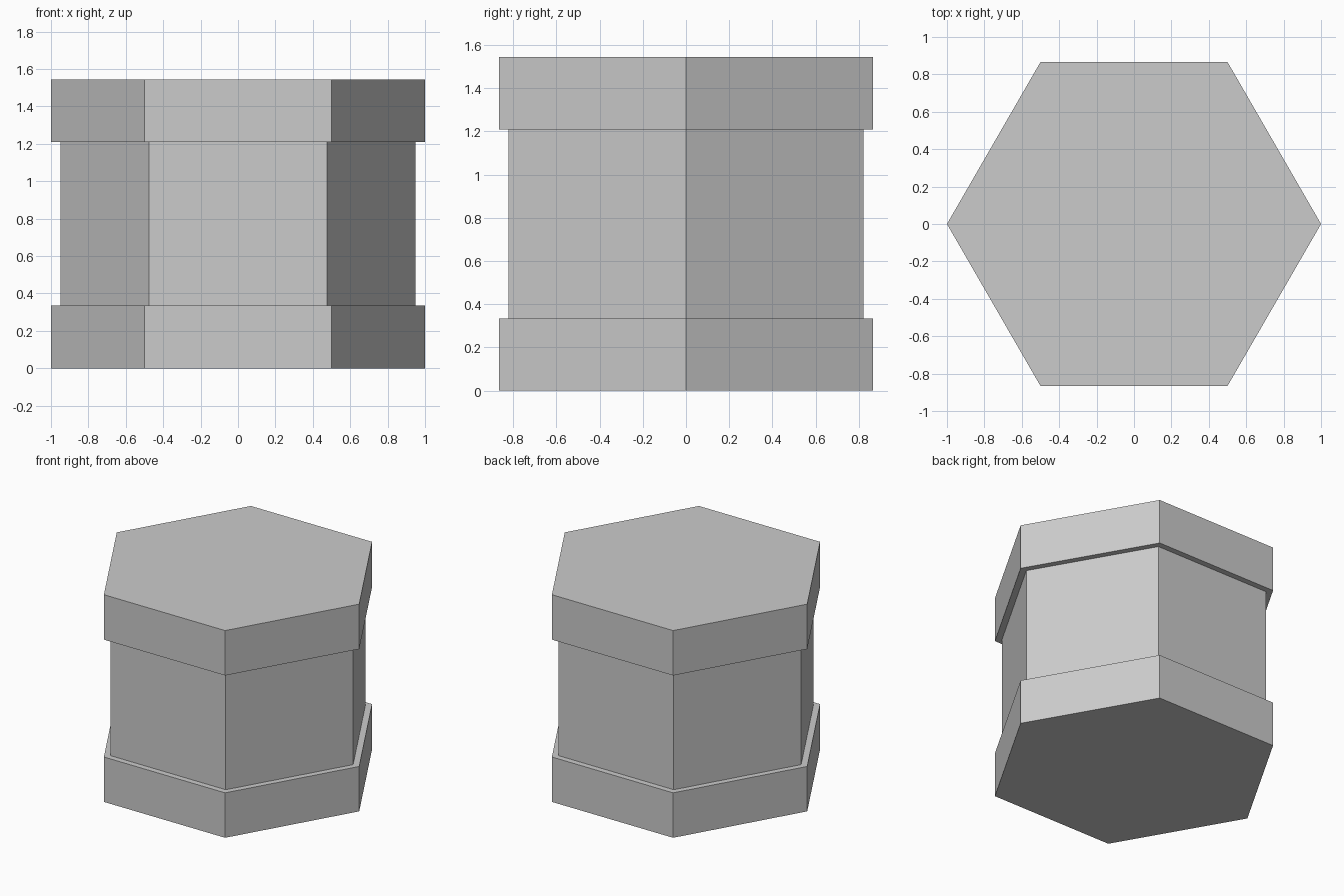
import bpy
import bmesh
from math import radians
from mathutils import Matrix

cube = bpy.data.objects.get("Cube")
if cube:
    bpy.data.objects.remove(cube, do_unlink=True)

# Single plain grey
grey = bpy.data.materials.new("plain_grey")
grey.use_nodes = True
colour = (0.6, 0.6, 0.6, 1)
grey.diffuse_color = colour
grey.node_tree.nodes["Principled BSDF"].inputs["Base Color"].default_value = colour


def hex_prism(name, radius, bottom, top):
    """Flat-shaded hexagonal prism with corners on the x axis."""
    bm = bmesh.new()
    bmesh.ops.create_cone(bm, cap_ends=True, segments=6, radius1=radius,
                          radius2=radius, depth=top - bottom)
    # Put a corner on +x whatever the primitive's starting angle
    corner = bm.verts[:][0].co.to_2d()
    turn = Matrix.Rotation(radians(30) if abs(corner.x) < 0.01 * radius else 0, 4, 'Z')
    bm.transform(Matrix.Translation((0, 0, (bottom + top) / 2)) @ turn)
    mesh = bpy.data.meshes.new(name)
    bm.to_mesh(mesh)
    bm.free()
    mesh.materials.append(grey)
    obj = bpy.data.objects.new(name, mesh)
    bpy.context.collection.objects.link(obj)
    return obj


# Wide base and cap around a slightly narrower body
height, rim = 1.545, 0.335
hex_prism("base_rim", 1.0, 0, rim)
hex_prism("body", 0.95, rim, height - rim)
hex_prism("top_rim", 1.0, height - rim, height)
